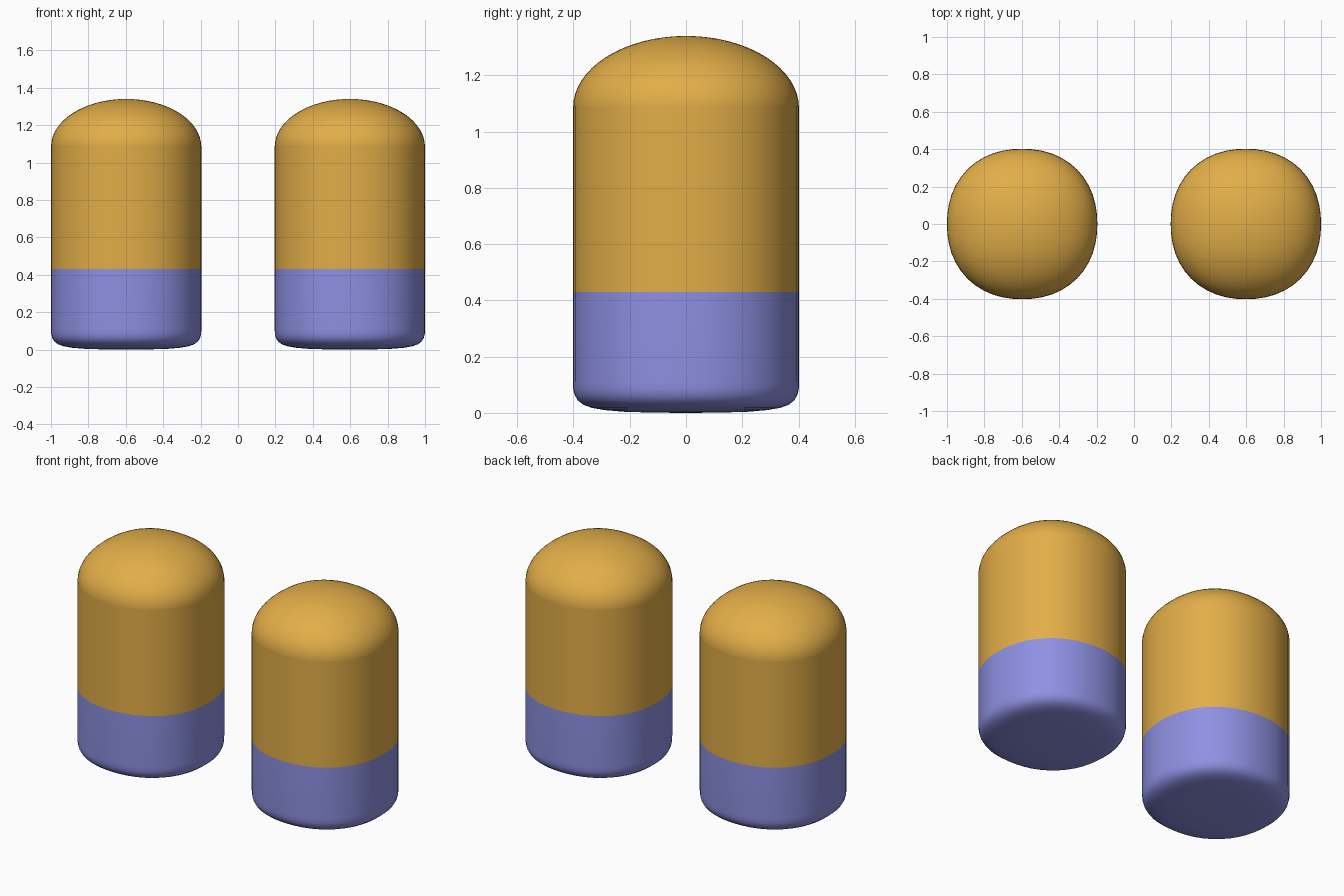
import bpy, bmesh, math

if "Cube" in bpy.data.objects:
    bpy.data.objects.remove(bpy.data.objects["Cube"])

SEGMENTS = 48
RADIUS = 0.402
SPACING = 0.598


def material(name, colour):
    mat = bpy.data.materials.new(name)
    mat.diffuse_color = (*colour, 1)
    mat.use_nodes = True
    mat.node_tree.nodes["Principled BSDF"].inputs["Base Color"].default_value = mat.diffuse_color
    return mat


gold = material("gold", (0.76, 0.42, 0.065))
lavender = material("lavender blue", (0.27, 0.28, 0.76))


def ring_point(radius, angle, power=2.18):
    # Slightly squared circle
    c, s = math.cos(angle), math.sin(angle)
    k = radius / (abs(c) ** power + abs(s) ** power) ** (1 / power)
    return k * c, k * s


def lathe(name, profile, x, colour_split=None):
    """Sweep (radius, z) points around z; a zero radius closes to a pole."""
    bm = bmesh.new()
    rings = []
    for r, z in profile:
        if r == 0:
            rings.append([bm.verts.new((0, 0, z))] * SEGMENTS)
        else:
            rings.append([bm.verts.new((*ring_point(r, math.tau * i / SEGMENTS), z))
                          for i in range(SEGMENTS)])
    for low, high in zip(rings, rings[1:]):
        for i in range(SEGMENTS):
            j = (i + 1) % SEGMENTS
            corners = list(dict.fromkeys((low[i], low[j], high[j], high[i])))
            face = bm.faces.new(corners)
            face.smooth = True
            if colour_split is not None:
                face.material_index = int(face.calc_center_median().z < colour_split)
    mesh = bpy.data.meshes.new(name)
    bm.to_mesh(mesh)
    bm.free()
    mesh.materials.append(gold)
    mesh.materials.append(lavender)
    obj = bpy.data.objects.new(name, mesh)
    obj.location.x = x
    bpy.context.collection.objects.link(obj)


# Body: shallow rounded underside, straight wall, open top under the dome
body = [(0, 0), (0.12, 0.001), (0.22, 0.004), (0.29, 0.010), (0.335, 0.018),
        (0.365, 0.029), (0.385, 0.045), (0.396, 0.064), (0.401, 0.085),
        (RADIUS, 0.11), (RADIUS, 0.43), (RADIUS, 1.09)]

# Dome: short skirt overlapping the body, then a flattened half ellipse
dome = [(RADIUS - 0.0005, 1.052)]
for i in range(17):
    a = math.pi / 2 * i / 16
    dome.append(((RADIUS - 0.0005) * math.cos(a) if i < 16 else 0,
                 1.085 + 0.255 * math.sin(a)))

for side, x in (("left", -SPACING), ("right", SPACING)):
    lathe(f"{side}_body", body, x, colour_split=0.43)
    lathe(f"{side}_dome", dome, x)
